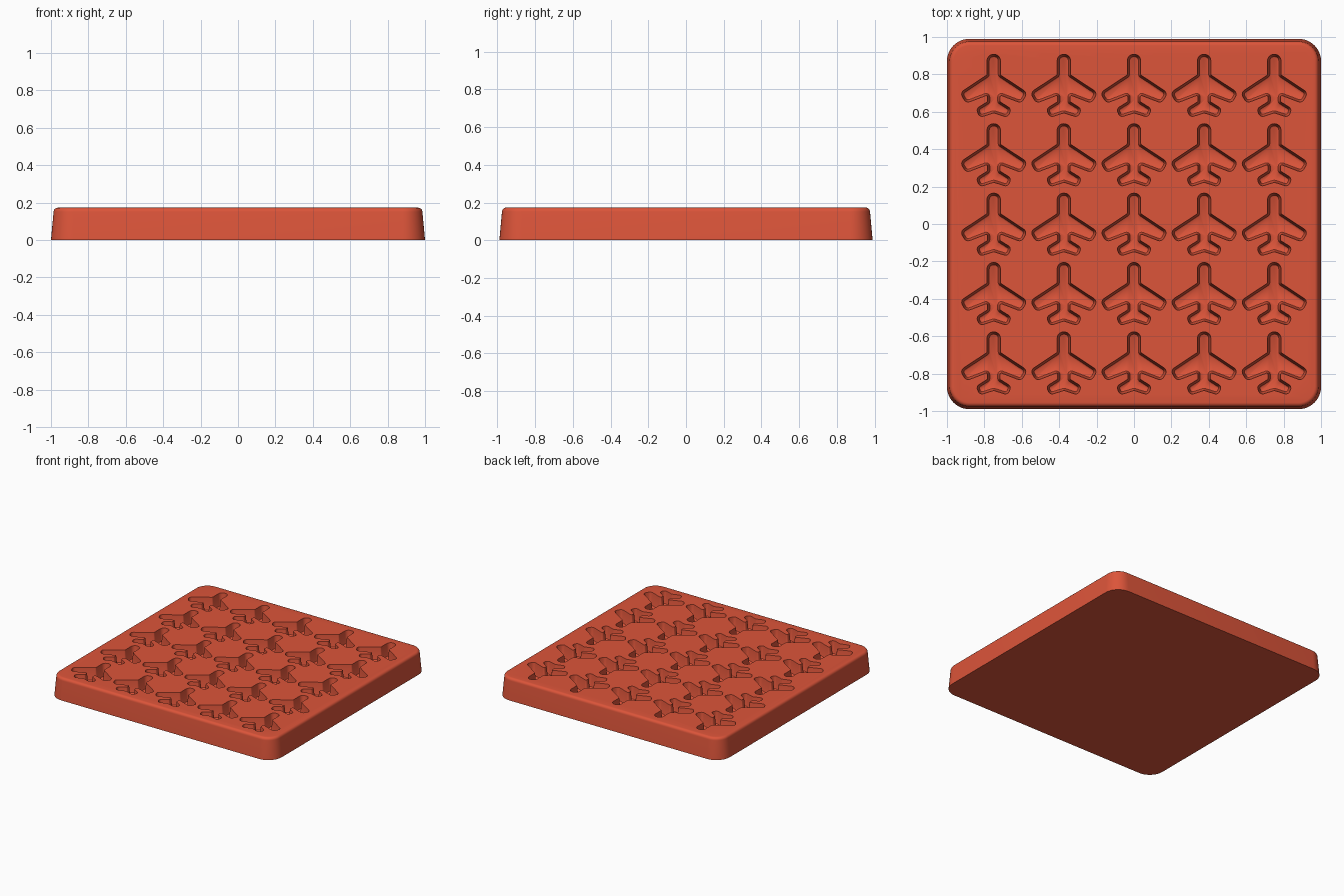
import bpy, bmesh, math
from mathutils import Vector

if "Cube" in bpy.data.objects:
    bpy.data.objects.remove(bpy.data.objects["Cube"], do_unlink=True)

red = bpy.data.materials.new("terracotta red")
red.use_nodes = True
color = (0.72, 0.09, 0.042, 1)
red.diffuse_color = color
red.node_tree.nodes["Principled BSDF"].inputs["Base Color"].default_value = color


def rounded_outline(corners, inset, steps):
    """Counter-clockwise (x, y, radius) corners, moved inwards and filleted."""
    result = []
    count = len(corners)
    for i in range(count):
        before, here, after = (Vector(corners[(i + k) % count][:2]) for k in (-1, 0, 1))
        d1, d2 = (here - before).normalized(), (after - here).normalized()
        n1, n2 = Vector((-d1.y, d1.x)), Vector((-d2.y, d2.x))
        bisector = (n1 + n2) / (1 + n1.dot(n2))
        corner = here + bisector * inset
        turn = d1.cross(d2)
        radius = corners[i][2]
        radius = max(radius - inset, 0.003) if turn > 0 else radius + inset
        side = 1 if turn > 0 else -1
        center = corner + bisector * radius * side
        start, sweep = -n1 * side, math.atan2(turn, d1.dot(d2))
        for s in range(steps + 1):
            a = sweep * s / steps
            ca, sa = math.cos(a), math.sin(a)
            spoke = Vector((start.x * ca - start.y * sa, start.x * sa + start.y * ca))
            result.append(center + spoke * radius)
    return result


def loft(bm, corners, levels, steps, shift=(0, 0)):
    """Closed solid through (height, inset) levels, bottom to top."""
    rings = [[bm.verts.new((p.x + shift[0], p.y + shift[1], z))
              for p in rounded_outline(corners, inset, steps)] for z, inset in levels]
    for low, high in zip(rings, rings[1:]):
        for i in range(len(low)):
            j = (i + 1) % len(low)
            bm.faces.new((low[i], low[j], high[j], high[i]))
    bm.faces.new(rings[0][::-1])
    bm.faces.new(rings[-1])


def make_object(name, bm):
    mesh = bpy.data.meshes.new(name)
    bm.to_mesh(mesh)
    bm.free()
    mesh.materials.append(red)
    obj = bpy.data.objects.new(name, mesh)
    bpy.context.collection.objects.link(obj)
    return obj


# Tapered slab with rounded corners and a soft top rim
W, D, H = 1.0, 0.99, 0.173
slab = [(-W, -D, 0.12), (W, -D, 0.12), (W, D, 0.12), (-W, D, 0.12)]
rim = 0.022
levels = [(0, 0), (H - rim, 0.014)]
for k in range(1, 6):
    a = k * math.pi / 10
    levels.append((H - rim + rim * math.sin(a), 0.014 + rim * (1 - math.cos(a))))
bm = bmesh.new()
loft(bm, slab, levels, 10)
tray = make_object("mold_tray", bm)

# Aeroplane outline: right half from tail to nose, then mirrored
half = [(0.075, -0.172, 0.022), (0.094, -0.126, 0.022), (0.033, -0.088, 0.008),
        (0.033, -0.052, 0.008), (0.148, -0.096, 0.026), (0.180, -0.040, 0.026),
        (0.036, 0.055, 0.008), (0.036, 0.165, 0.034)]
plane = [(0, -0.148, 0.01)] + half + [(-x, y, r) for x, y, r in reversed(half)]

# Grid of drafted cavities with filleted floors
depth = 0.1
cavity = [(H - depth, 0.018), (H - depth + 0.004, 0.012), (H - depth + 0.012, 0.009),
          (H, 0), (H + 0.02, -0.002)]
bm = bmesh.new()
for row in range(-2, 3):
    for column in range(-2, 3):
        loft(bm, plane, cavity, 6, (column * 0.375, row * 0.371))
cutter = make_object("cavity_cutter", bm)
cutter.hide_render = True

# Cut the cavities, then drop the cutter
cut = tray.modifiers.new("cavities", "BOOLEAN")
cut.operation, cut.solver, cut.object = "DIFFERENCE", "EXACT", cutter
bpy.ops.object.select_all(action="DESELECT")
tray.select_set(True)
bpy.context.view_layer.objects.active = tray
bpy.ops.object.modifier_apply(modifier=cut.name)
bpy.data.objects.remove(cutter, do_unlink=True)
bpy.ops.object.shade_smooth_by_angle(angle=math.radians(35))
